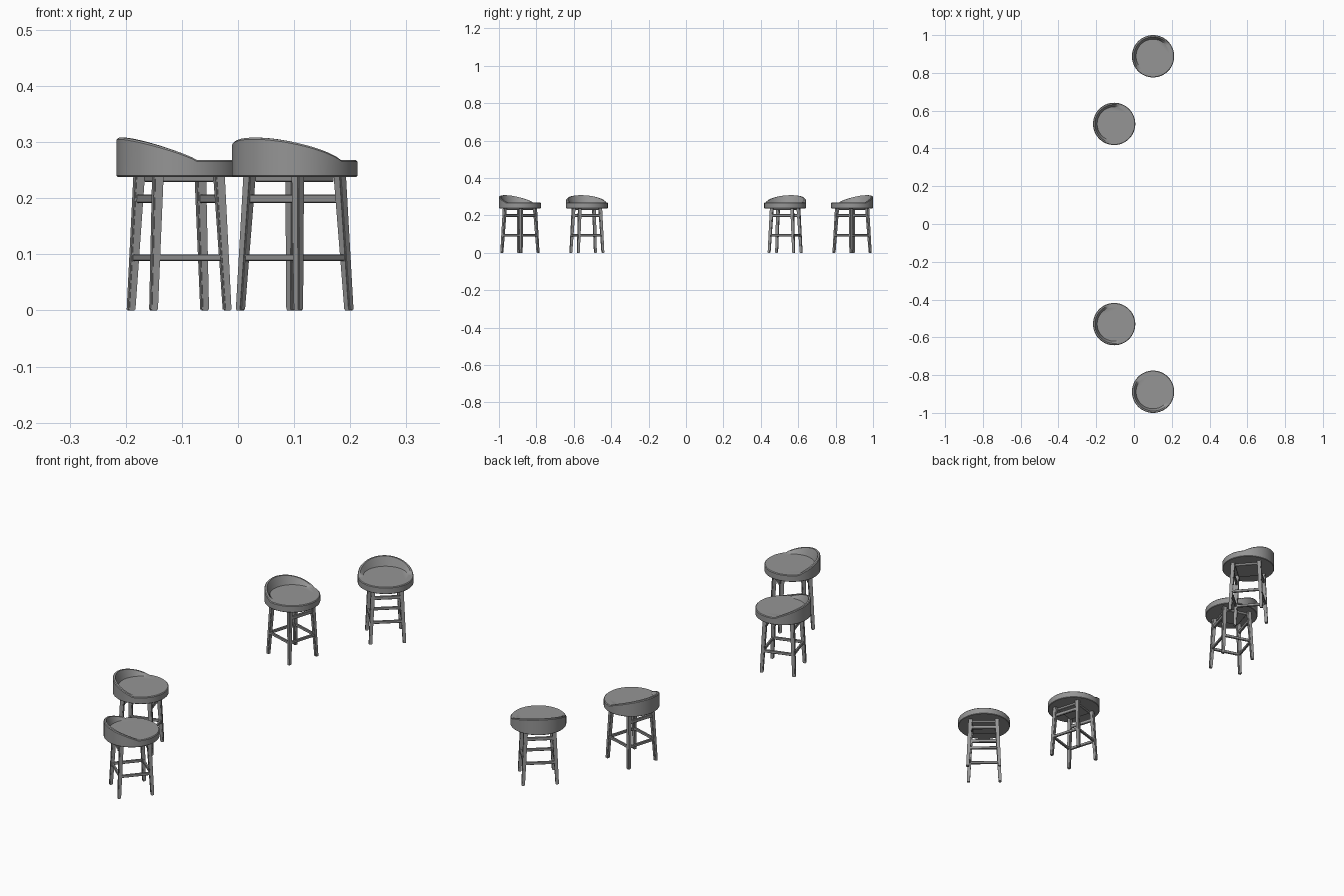
import bpy, bmesh, math
from mathutils import Matrix, Vector

cube = bpy.data.objects.get("Cube")
if cube:
    bpy.data.objects.remove(cube)

grey = bpy.data.materials.new("warm_grey")
grey.use_nodes = True
colour = (0.3, 0.3, 0.3, 1)
grey.diffuse_color = colour
grey.node_tree.nodes["Principled BSDF"].inputs["Base Color"].default_value = colour

SEAT_R, SEAT_LOW, SEAT_TOP, BACK_RISE = 0.112, 0.238, 0.268, 0.04
FOOT, TOP = 0.0686, 0.057      # leg offsets at floor and seat


def finish(bm, name):
    bmesh.ops.recalc_face_normals(bm, faces=bm.faces)
    mesh = bpy.data.meshes.new(name)
    bm.to_mesh(mesh)
    bm.free()
    mesh.materials.append(grey)
    return mesh


def box(name, size, centre, bevel=0.0015):
    bm = bmesh.new()
    bmesh.ops.create_cube(bm, size=1)
    bmesh.ops.scale(bm, vec=size, verts=bm.verts)
    bmesh.ops.translate(bm, vec=centre, verts=bm.verts)
    bmesh.ops.bevel(bm, geom=bm.edges[:], offset=bevel, segments=1, affect='EDGES')
    return finish(bm, name)


def seat_mesh():
    # Round cushion whose rim rises into a low wrap-around back on local +x
    bm = bmesh.new()
    n = 72
    rings = []
    for r, base, lift in ((SEAT_R - 0.002, SEAT_LOW, 0), (SEAT_R, SEAT_LOW + 0.002, 0),
                          (SEAT_R, SEAT_TOP - 0.003, 1), (SEAT_R - 0.003, SEAT_TOP, 1),
                          (SEAT_R - 0.01, SEAT_TOP, 1), (0.09, SEAT_TOP, 0)):
        ring = []
        for i in range(n):
            a = math.tau * i / n
            rise = BACK_RISE * max(0, math.cos(a)) ** 0.85 * lift
            ring.append(bm.verts.new((r * math.cos(a), r * math.sin(a), base + rise)))
        rings.append(ring)
    for low, high in zip(rings, rings[1:]):
        for i in range(n):
            j = (i + 1) % n
            bm.faces.new((low[i], low[j], high[j], high[i]))
    bm.faces.new(rings[0])
    bm.faces.new(rings[-1])
    return finish(bm, "seat")


def leg_mesh(sx, sy):
    # Square tapered leg, splayed outwards to the floor
    bm = bmesh.new()
    bmesh.ops.create_cube(bm, size=1)
    for v in bm.verts:
        up = v.co.z > 0
        width, off = (0.0175, TOP) if up else (0.0135, FOOT)
        v.co = Vector((v.co.x * width + sx * off, v.co.y * width + sy * off,
                       SEAT_LOW + 0.002 if up else 0))
    bmesh.ops.bevel(bm, geom=bm.edges[:], offset=0.002, segments=2, affect='EDGES')
    return finish(bm, "leg")


def leg_offset(z):
    return FOOT + (TOP - FOOT) * z / SEAT_LOW


# Shared part meshes
parts = {"seat": seat_mesh(),
         "seat_frame": box("seat_frame", (0.1, 0.1, 0.014), (0, 0, 0.236))}
for end, sx in (("back", 1), ("front", -1)):
    for side, sy in (("right", 1), ("left", -1)):
        parts[f"{end}_{side}_leg"] = leg_mesh(sx, sy)
    for level, z, h in (("upper", 0.199, 0.015), ("lower", 0.094, 0.012)):
        d = leg_offset(z)
        parts[f"{end}_{level}_stretcher"] = box("stretcher", (0.009, 2 * d, h), (sx * d, 0, z))
d = leg_offset(0.094)
for side, sy in (("right", 1), ("left", -1)):
    parts[f"{side}_lower_stretcher"] = box("stretcher", (2 * d, 0.009, 0.012), (0, sy * d, 0.094))

# Four stools: centre and the direction the back points to
stools = ((0.101, 0.888, 131), (-0.105, 0.53, 163),
          (-0.105, -0.53, 197), (0.101, -0.888, 229))
for number, (x, y, angle) in enumerate(stools, 1):
    place = Matrix.Translation((x, y, 0)) @ Matrix.Rotation(math.radians(angle), 4, 'Z')
    for name, mesh in parts.items():
        ob = bpy.data.objects.new(f"stool_{number}_{name}", mesh)
        ob.matrix_world = place
        bpy.context.collection.objects.link(ob)

# Smooth the round seat, keeping its edges crisp
seat = bpy.data.objects["stool_1_seat"]
for ob in bpy.context.selected_objects:
    ob.select_set(False)
seat.select_set(True)
bpy.context.view_layer.objects.active = seat
bpy.ops.object.shade_smooth_by_angle(angle=math.radians(30))
